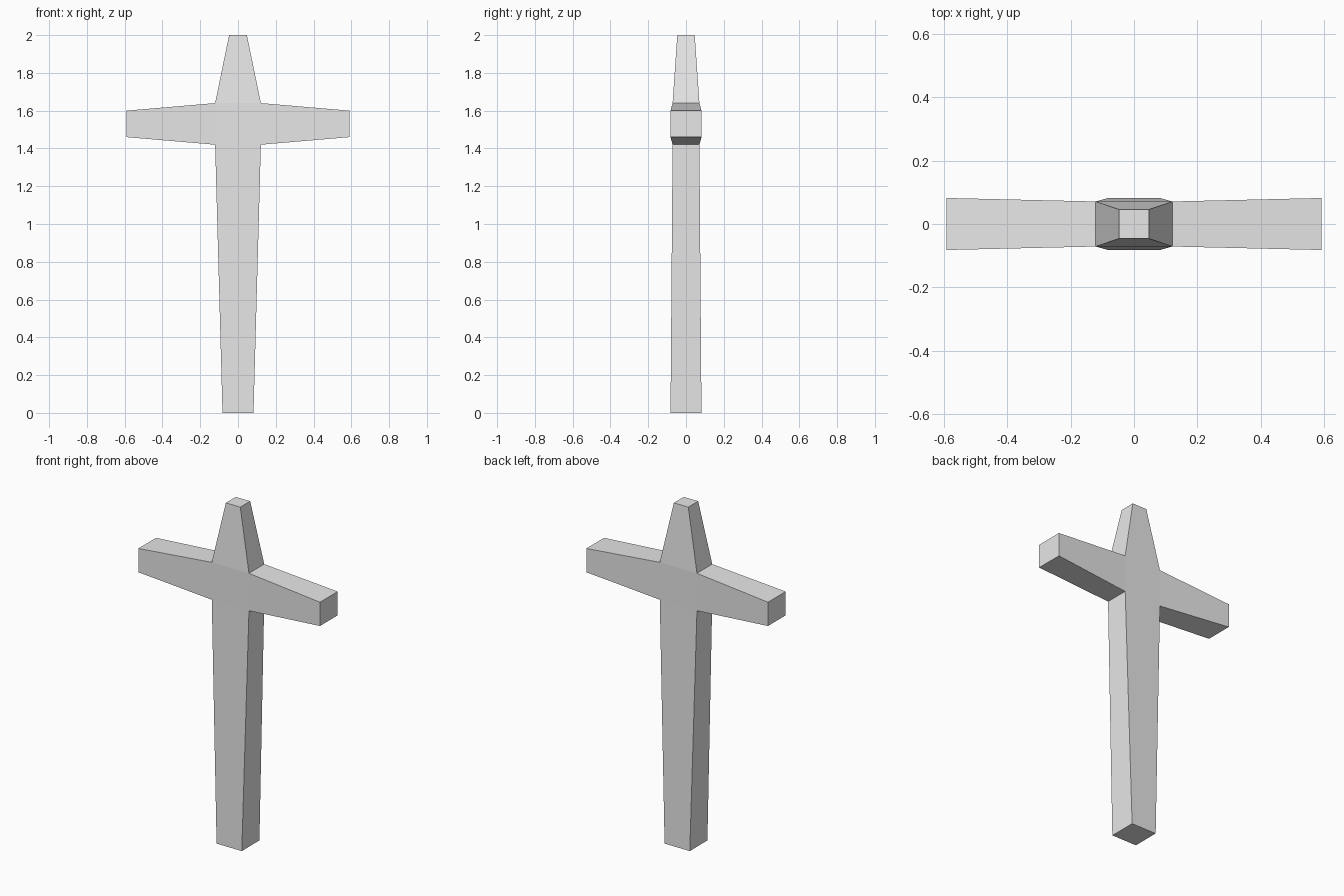
import bpy
import bmesh
from mathutils import Vector

default_cube = bpy.data.objects.get("Cube")
if default_cube:
    bpy.data.objects.remove(default_cube, do_unlink=True)

# Single plain grey
grey = bpy.data.materials.new("light_grey")
grey.use_nodes = True
colour = (0.8, 0.8, 0.8, 1)
grey.diffuse_color = colour
grey.node_tree.nodes["Principled BSDF"].inputs["Base Color"].default_value = colour

# Central block where the arms meet
bm = bmesh.new()
bmesh.ops.create_cube(bm, size=2)
for v in bm.verts:
    v.co = Vector((v.co.x * 0.121, v.co.y * 0.071, 1.53 + v.co.z * 0.11))


def pull_limb(direction, centre, half_size):
    """Extrude the block face pointing in direction to a tapered end."""
    bm.normal_update()
    face = max(bm.faces, key=lambda f: f.normal.dot(direction))
    end = bmesh.ops.extrude_discrete_faces(bm, faces=[face])["faces"][0]
    middle = end.calc_center_median()
    for v in end.verts:
        offset = v.co - middle
        v.co = Vector([c + (h if o > 0 else -h)
                       for c, h, o in zip(centre, half_size, offset)])


# Side arms, tapering in height and flaring in depth
for side in (-1, 1):
    pull_limb(Vector((side, 0, 0)), Vector((side * 0.591, 0, 1.53)), (0, 0.082, 0.07))

# Long lower post and short pointed top
pull_limb(Vector((0, 0, -1)), Vector((0, 0, 0)), (0.082, 0.082, 0))
pull_limb(Vector((0, 0, 1)), Vector((0, 0, 2)), (0.047, 0.046, 0))

bmesh.ops.recalc_face_normals(bm, faces=bm.faces)
mesh = bpy.data.meshes.new("cross")
bm.to_mesh(mesh)
bm.free()
mesh.materials.append(grey)
cross = bpy.data.objects.new("cross", mesh)
bpy.context.collection.objects.link(cross)
